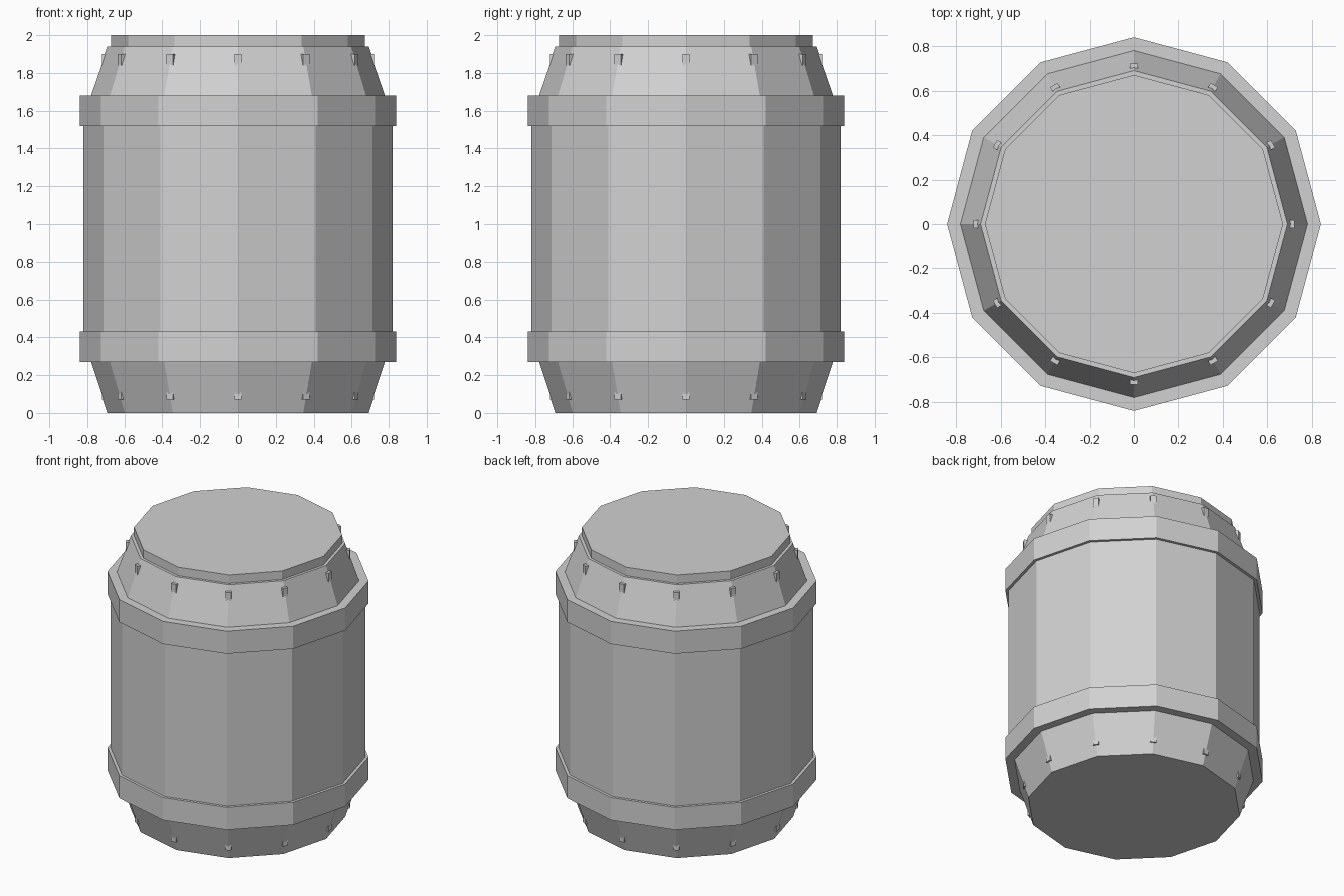
import bpy, bmesh
from math import sin, cos, tau
from mathutils import Matrix

SIDES = 12

cube = bpy.data.objects.get("Cube")
if cube:
    bpy.data.objects.remove(cube, do_unlink=True)

grey = bpy.data.materials.new("light grey metal")
grey.use_nodes = True
colour = (0.64, 0.64, 0.64, 1)
grey.diffuse_color = colour
grey.node_tree.nodes["Principled BSDF"].inputs["Base Color"].default_value = colour


def add_object(name, bm):
    bmesh.ops.recalc_face_normals(bm, faces=bm.faces)
    mesh = bpy.data.meshes.new(name)
    bm.to_mesh(mesh)
    bm.free()
    mesh.materials.append(grey)
    obj = bpy.data.objects.new(name, mesh)
    bpy.context.collection.objects.link(obj)
    return obj


def lathe(name, profile):
    """Flat-sided solid from (radius, height) points, capped at both ends."""
    bm = bmesh.new()
    rings = [[bm.verts.new((r * cos(tau * i / SIDES), r * sin(tau * i / SIDES), z))
              for i in range(SIDES)] for r, z in profile]
    for low, high in zip(rings, rings[1:]):
        for i in range(SIDES):
            j = (i + 1) % SIDES
            bm.faces.new((low[i], low[j], high[j], high[i]))
    bm.faces.new(rings[0])
    bm.faces.new(rings[-1])
    return add_object(name, bm)


def studs(name, z_low, z_high):
    """Small blocks set into each corner of a tapered end."""
    bm = bmesh.new()
    inner, outer, width = 0.66, 0.722, 0.038
    for i in range(SIDES):
        turn = Matrix.Rotation(tau * i / SIDES, 4, "Z")
        place = Matrix.Translation(((inner + outer) / 2, 0, (z_low + z_high) / 2))
        size = Matrix.Diagonal((outer - inner, width, z_high - z_low, 1))
        bmesh.ops.create_cube(bm, size=1, matrix=turn @ place @ size)
    return add_object(name, bm)


# Barrel: tapered foot, lower band, straight wall, upper band, shoulder, lid
lathe("barrel_body", [
    (0.69, 0), (0.78, 0.27),
    (0.84, 0.27), (0.84, 0.43),
    (0.82, 0.43), (0.82, 1.52),
    (0.84, 1.52), (0.84, 1.68),
    (0.78, 1.68), (0.69, 1.94),
    (0.67, 1.94), (0.67, 2.0),
])

# Studs around the shoulder and the foot
studs("upper_studs", 1.84, 1.9)
studs("lower_studs", 0.07, 0.12)
